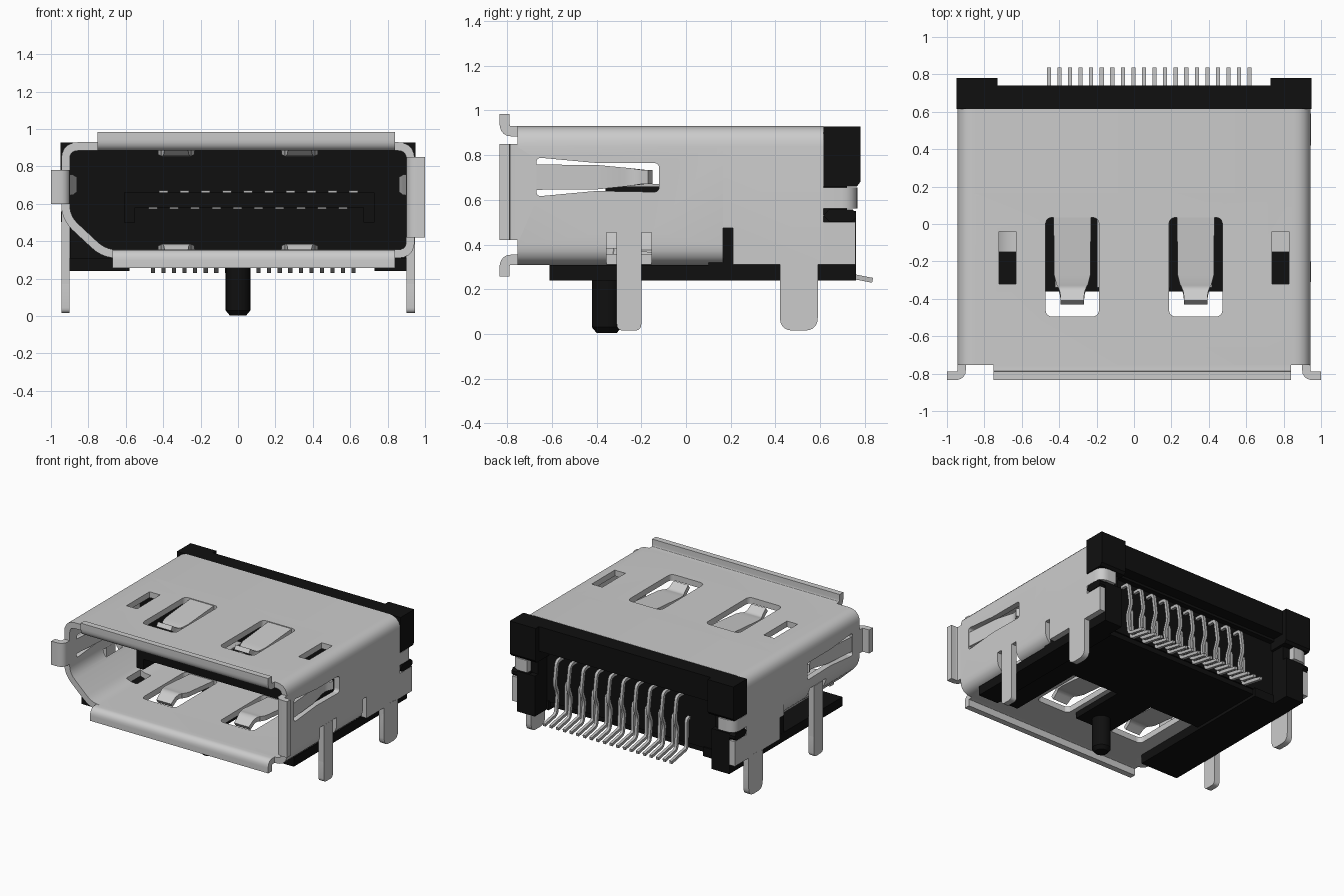
import bpy, bmesh
from mathutils import Vector

if "Cube" in bpy.data.objects:
    bpy.data.objects.remove(bpy.data.objects["Cube"])


def material(name, c):
    m = bpy.data.materials.new(name)
    m.diffuse_color = (c[0], c[1], c[2], 1)
    m.use_nodes = True
    m.node_tree.nodes["Principled BSDF"].inputs["Base Color"].default_value = m.diffuse_color
    return m


STEEL = material("brushed_steel", (0.6, 0.6, 0.6))
BLACK = material("black_plastic", (0.005, 0.005, 0.005))
PIN = material("pin_metal", (0.5, 0.5, 0.5))
T = 0.045  # sheet thickness


def to3(axis, u, v, w):
    return {'X': (w, u, v), 'Y': (u, w, v), 'Z': (u, v, w)}[axis]


def fillet(pts, r, closed, n=5):
    """Round the corners of a 2D path."""
    pts = [Vector(p) for p in pts]
    out = []
    for i, p in enumerate(pts):
        if r == 0 or (not closed and i in (0, len(pts) - 1)):
            out.append(p)
            continue
        a, b = pts[i - 1] - p, pts[(i + 1) % len(pts)] - p
        s = p + a.normalized() * min(r, a.length * 0.48)
        e = p + b.normalized() * min(r, b.length * 0.48)
        for k in range(n + 1):
            f = k / n
            out.append(s * (1 - f) ** 2 + p * (2 * f * (1 - f)) + e * f ** 2)
    return out


def finish(name, bm, mat):
    bmesh.ops.recalc_face_normals(bm, faces=bm.faces)
    me = bpy.data.meshes.new(name)
    bm.to_mesh(me)
    bm.free()
    ob = bpy.data.objects.new(name, me)
    bpy.context.collection.objects.link(ob)
    if mat:
        me.materials.append(mat)
        smooth(ob)
    return ob


def smooth(ob):
    bpy.ops.object.select_all(action='DESELECT')
    ob.select_set(True)
    bpy.context.view_layer.objects.active = ob
    bpy.ops.object.shade_smooth_by_angle(angle=0.6)


def sheet(name, path, axis, a, b, mat=STEEL, t=T, r=0.05, closed=False, end=None):
    """Bent sheet metal: 2D centre line with thickness t, extruded from a to b."""
    p = fillet(path, r, closed)
    n = len(p)
    end = end or (a, b)
    bm = bmesh.new()
    rings = []
    for i in range(n):
        t0 = p[i] - p[i - 1] if (closed or i) else p[1] - p[0]
        t1 = p[(i + 1) % n] - p[i] if (closed or i < n - 1) else t0
        n0 = Vector((-t0.y, t0.x)).normalized()
        n1 = Vector((-t1.y, t1.x)).normalized()
        off = (n0 + n1) / (1 + n0.dot(n1)) * t / 2
        f = i / (n - 1)
        lo, hi = a + (end[0] - a) * f, b + (end[1] - b) * f
        o, q = p[i] + off, p[i] - off
        rings.append([bm.verts.new(to3(axis, *c, w)) for c, w in ((o, lo), (o, hi), (q, hi), (q, lo))])
    for i in range(n if closed else n - 1):
        A, B = rings[i], rings[(i + 1) % n]
        for k in range(4):
            bm.faces.new((A[k], A[(k + 1) % 4], B[(k + 1) % 4], B[k]))
    if not closed:
        bm.faces.new(rings[0])
        bm.faces.new(rings[-1])
    return finish(name, bm, mat)


def prism(name, pts, axis, a, b, mat=STEEL, r=0.0):
    p = fillet(pts, r, True)
    bm = bmesh.new()
    A = [bm.verts.new(to3(axis, q.x, q.y, a)) for q in p]
    B = [bm.verts.new(to3(axis, q.x, q.y, b)) for q in p]
    bm.faces.new(A)
    bm.faces.new(B)
    for i in range(len(p)):
        j = (i + 1) % len(p)
        bm.faces.new((A[i], A[j], B[j], B[i]))
    return finish(name, bm, mat)


def rect(u0, u1, v0, v1):
    return [(u0, v0), (u1, v0), (u1, v1), (u0, v1)]


def box(name, x0, x1, y0, y1, z0, z1, mat=BLACK):
    return prism(name, rect(x0, x1, y0, y1), 'Z', z0, z1, mat)


def cut(ob, cutters):
    bpy.context.view_layer.objects.active = ob
    for c in cutters:
        c.hide_render = True
        m = ob.modifiers.new("cut", 'BOOLEAN')
        m.operation, m.solver, m.object = 'DIFFERENCE', 'EXACT', c
        bpy.ops.object.modifier_apply(modifier=m.name)
        bpy.data.objects.remove(c)
    smooth(ob)


# Front shell: closed tube with one chamfered corner
shell = sheet("front_shell", [(-0.922, 0.907), (0.922, 0.907), (0.922, 0.332), (-0.715, 0.332),
              (-0.922, 0.525)], 'Y', -0.755, 0.165, r=0.07, closed=True)
rear = sheet("rear_shell", [(-0.922, 0.31), (-0.922, 0.907), (0.922, 0.907), (0.922, 0.31)],
             'Y', 0.165, 0.615, r=0.07)
side_window = [(-0.67, 0.79), (-0.4, 0.765), (-0.12, 0.765), (-0.12, 0.635), (-0.4, 0.64), (-0.67, 0.615)]
holes = []
for s in (-1, 1):
    xc = 0.33 * s
    holes.append(prism("cutter", rect(xc - 0.143, xc + 0.143, -0.495, 0.035), 'Z', 0.2, 1.1, None, 0.04))
    holes.append(prism("cutter", side_window, 'X', s * 0.94 - 0.08, s * 0.94 + 0.08, None, 0.025))
    top = 0.455 if s > 0 else 0.56
    holes.append(prism("cutter", rect(-0.355, -0.155, 0.2, top), 'X', s * 0.95 - 0.08, s * 0.95 + 0.08, None))
for x in (-0.677, 0.783):
    holes.append(box("cutter", x - 0.045, x + 0.045, -0.32, -0.04, 0.8, 1.0, None))
    holes.append(box("cutter", x - 0.045, x + 0.045, -0.32, -0.15, 0.2, 0.45, None))
cut(shell, holes)
cut(rear, [prism("cutter", rect(0.1, 0.21, 0.2, 0.475), 'X', -1.1, 1.1, None)])

# Flared lips around the mouth
sheet("top_lip", [(-0.75, 0.907), (-0.812, 0.907), (-0.812, 0.985)], 'X', -0.75, 0.84)
sheet("bottom_lip", [(-0.75, 0.332), (-0.812, 0.332), (-0.812, 0.258)], 'X', -0.67, 0.84)
for s, z0, z1 in ((1, 0.42, 0.85), (-1, 0.6, 0.78)):
    sheet("side_lip", [(s * 0.922, -0.75), (s * 0.922, -0.812), (s * 1.0, -0.812)], 'Z', z0, z1)

for s in (-1, 1):
    # Contact springs in roof, floor and walls
    x = 0.33 * s
    for name, m in (("roof_spring", lambda z: z), ("floor_spring", lambda z: 1.239 - z)):
        sheet(name, [(y, m(z)) for y, z in ((0.04, 0.907), (-0.3, 0.878), (-0.35, 0.868), (-0.42, 0.915))],
              'X', x - 0.1, x + 0.1, t=0.035, r=0.03, end=(x - 0.062, x + 0.062))
    sheet("wall_spring", [(s * 0.922, -0.68), (s * 0.895, -0.35), (s * 0.872, -0.23), (s * 0.915, -0.16)],
          'Z', 0.645, 0.758, t=0.035, r=0.05, end=(0.672, 0.733))
    # Solder legs, rear side plates and folded rear tabs
    x0, x1 = sorted((s * 0.9, s * 0.945))
    ztop = 0.455 if s > 0 else 0.56
    prism("front_leg", rect(-0.31, -0.2, 0.015, 0.2), 'X', x0, x1, r=0.03)
    box("front_leg_stem", x0, x1, -0.31, -0.2, 0.1, ztop, STEEL)
    prism("rear_leg", rect(0.42, 0.59, 0.015, 0.32), 'X', x0, x1, r=0.06)
    box("rear_leg_stem", x0, x1, 0.42, 0.59, 0.2, 0.31, STEEL)
    box("rear_side_plate", x0, x1, 0.615, 0.758, 0.31, 0.5, STEEL)
    sheet("rear_tab", [(s * 0.922, 0.6), (s * 0.922, 0.745), (s * 0.81, 0.745)], 'Z', 0.562, 0.655)

    # Rear corners of the housing
    a, b = sorted((s * 0.73, s * 0.948))
    prism("corner_ear", [(0.615, 0.66), (0.765, 0.66), (0.78, 0.68), (0.78, 0.928), (0.615, 0.928)],
          'X', a, b, BLACK)
    a, b = sorted((s * 0.75, s * 0.899))
    box("rear_post", a, b, 0.55, 0.72, 0.24, 0.7)
    box("rear_post_foot", a, b, 0.7, 0.76, 0.24, 0.55)
    a, b = sorted((s * 0.8, s * 0.947))
    prism("side_ridge", [(0.615, 0.53), (0.64, 0.503), (0.745, 0.503), (0.76, 0.52), (0.76, 0.54),
                         (0.745, 0.558), (0.64, 0.558)], 'X', a, b, BLACK)

# Housing: core, rear bar, comb-shaped base, peg
box("housing_core", -0.899, 0.899, 0.1, 0.61, 0.3, 0.884)
box("rear_bar", -0.948, 0.948, 0.615, 0.74, 0.74, 0.928)
box("bar_neck", -0.88, 0.88, 0.58, 0.65, 0.72, 0.884)
box("base_plate", -0.9, 0.9, 0.0, 0.6, 0.262, 0.309)
box("base_arm_left", -0.9, -0.58, -0.61, 0.62, 0.24, 0.309)
box("base_arm_right", 0.73, 0.9, -0.61, 0.62, 0.24, 0.309)
box("base_inner_arm", 0.55, 0.74, -0.61, 0.1, 0.262, 0.309)
box("base_centre_arm", -0.15, 0.15, -0.45, 0.1, 0.262, 0.309)
for name, r0, r1, z0, z1 in (("peg", 0.066, 0.066, 0.03, 0.3), ("peg_tip", 0.045, 0.066, 0.004, 0.03)):
    bpy.ops.mesh.primitive_cone_add(vertices=24, radius1=r0, radius2=r1, depth=z1 - z0,
                                    location=(0, -0.355, (z0 + z1) / 2))
    ob = bpy.context.object
    ob.name = name
    ob.data.materials.append(BLACK)
    smooth(ob)

# Tongue inside the mouth
box("tongue", -0.61, 0.73, -0.36, 0.12, 0.58, 0.66)
box("tongue_hook_left", -0.61, -0.55, -0.36, 0.12, 0.5, 0.6)
box("tongue_hook_right", 0.67, 0.73, -0.36, 0.12, 0.5, 0.6)

# Twenty contacts: blades on the tongue and bent tails at the back
for i in range(20):
    x = -0.455 + i * 0.0565
    upper = i % 2
    z = 0.662 if upper else 0.58
    box("contact_blade", x - 0.024, x + 0.024, -0.34, 0.11, z - 0.008, z + 0.008, PIN)
    if upper:
        path = [(0.59, 0.67), (0.68, 0.67), (0.705, 0.5), (0.67, 0.42), (0.69, 0.268), (0.835, 0.24)]
    else:
        path = [(0.59, 0.5), (0.64, 0.5), (0.645, 0.275), (0.69, 0.268), (0.835, 0.24)]
    sheet("contact_tail", path, 'X', x - 0.011, x + 0.011, PIN, t=0.022, r=0.03)
